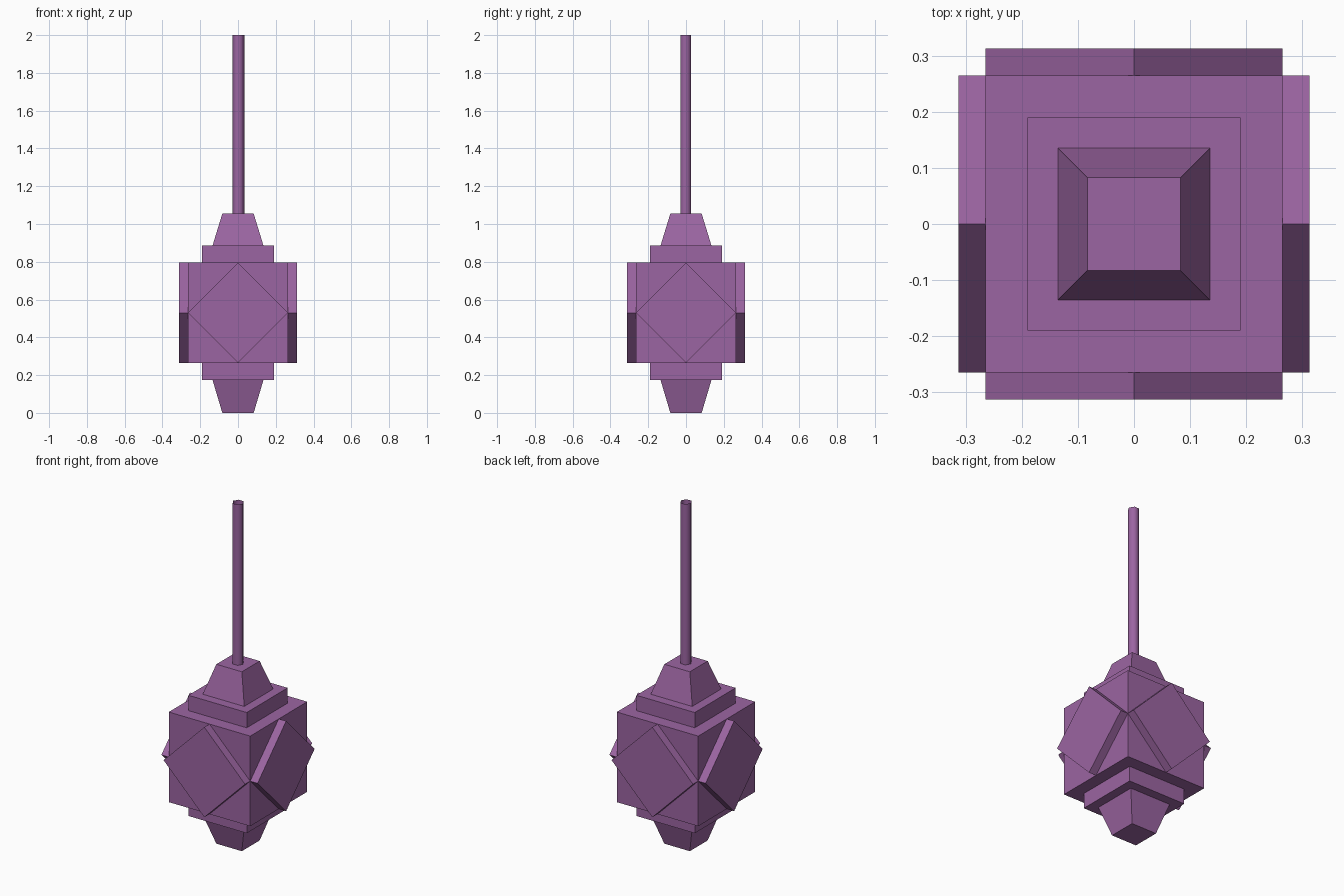
import bpy
import math

cube = bpy.data.objects.get("Cube")
if cube:
    bpy.data.objects.remove(cube, do_unlink=True)

purple = bpy.data.materials.new("muted_purple")
purple.use_nodes = True
COLOUR = (0.33, 0.13, 0.36, 1)
purple.diffuse_color = COLOUR
purple.node_tree.nodes["Principled BSDF"].inputs["Base Color"].default_value = COLOUR

MID = 0.53  # height of the lantern's centre


def finish(name):
    obj = bpy.context.object
    obj.name = name
    obj.data.materials.append(purple)
    return obj


def box(name, half, rotation=(0, 0, 0)):
    bpy.ops.mesh.primitive_cube_add(size=2, location=(0, 0, MID), rotation=rotation)
    obj = finish(name)
    obj.scale = half
    return obj


def square_frustum(name, bottom, top, z0, z1):
    # Four-sided cone turned so its faces line up with the axes
    r = math.sqrt(2)
    bpy.ops.mesh.primitive_cone_add(vertices=4, radius1=bottom * r, radius2=top * r,
                                    depth=z1 - z0, location=(0, 0, (z0 + z1) / 2),
                                    rotation=(0, 0, math.pi / 4))
    return finish(name)


# Lantern body and the narrower block showing above and below it
BODY = 0.265
box("body", (BODY, BODY, BODY))
box("collar_block", (0.19, 0.19, 0.355))

# Diamond blocks passing through the body along each horizontal axis
side = BODY / math.sqrt(2)
box("diamond_block_front_back", (side, 0.313, side), (0, math.pi / 4, 0))
box("diamond_block_sides", (0.313, side, side), (math.pi / 4, 0, 0))

# Tapered caps
square_frustum("top_cap", 0.135, 0.083, 0.885, 1.055)
square_frustum("bottom_cap", 0.083, 0.135, 0, 0.175)

# Hanging rod, an open hexagonal tube
bpy.ops.mesh.primitive_cylinder_add(vertices=6, radius=0.032, depth=0.945,
                                    end_fill_type='NOTHING', location=(0.002, -0.002, 1.5275),
                                    rotation=(0, 0, math.pi / 6))
rod = finish("hanging_rod")
bpy.ops.object.shade_smooth_by_angle(angle=math.radians(65))
